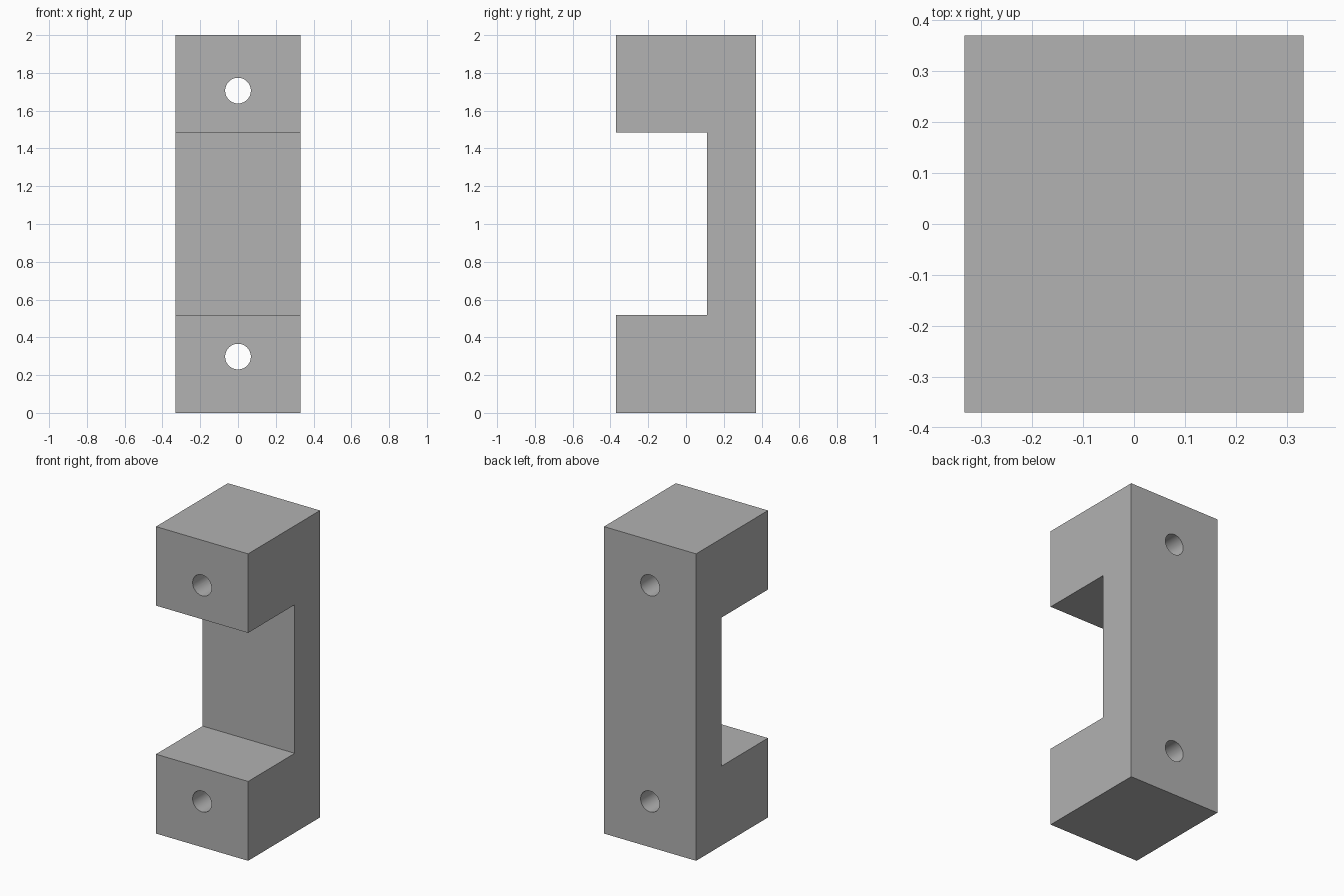
import bpy
import bmesh
import math

if "Cube" in bpy.data.objects:
    bpy.data.objects.remove(bpy.data.objects["Cube"], do_unlink=True)

HALF_W, HALF_D, HEIGHT = 0.332, 0.37, 2.0
POCKET_Y, POCKET_LOW, POCKET_HIGH = 0.11, 0.517, 1.485
HOLE_RADIUS, HOLE_HEIGHTS = 0.068, (0.298, 1.706)

# Single plain grey
grey = bpy.data.materials.new("plain_grey")
grey.use_nodes = True
colour = (0.445, 0.445, 0.445, 1)
grey.diffuse_color = colour
grey.node_tree.nodes["Principled BSDF"].inputs["Base Color"].default_value = colour

# Bracket body: C-shaped side profile extruded across the width
profile = [(-HALF_D, 0), (HALF_D, 0), (HALF_D, HEIGHT), (-HALF_D, HEIGHT),
           (-HALF_D, POCKET_HIGH), (POCKET_Y, POCKET_HIGH),
           (POCKET_Y, POCKET_LOW), (-HALF_D, POCKET_LOW)]
bm = bmesh.new()
side = bm.faces.new([bm.verts.new((-HALF_W, y, z)) for y, z in profile])
extruded = bmesh.ops.extrude_face_region(bm, geom=[side])["geom"]
moved = [v for v in extruded if isinstance(v, bmesh.types.BMVert)]
bmesh.ops.translate(bm, verts=moved, vec=(2 * HALF_W, 0, 0))
bmesh.ops.recalc_face_normals(bm, faces=bm.faces)
mesh = bpy.data.meshes.new("bracket_body")
bm.to_mesh(mesh)
bm.free()
mesh.materials.append(grey)
body = bpy.data.objects.new("bracket_body", mesh)
bpy.context.collection.objects.link(body)

# Bolt holes drilled front to back through both end blocks
for z in HOLE_HEIGHTS:
    bpy.ops.mesh.primitive_cylinder_add(vertices=48, radius=HOLE_RADIUS, depth=1,
                                        location=(0, 0, z),
                                        rotation=(math.pi / 2, 0, 0))
    drill = bpy.context.object
    drill.name = "bolt_hole_cutter"
    drill.hide_render = True
    drill.data.materials.append(grey)
    bpy.ops.object.select_all(action="DESELECT")
    body.select_set(True)
    bpy.context.view_layer.objects.active = body
    cut = body.modifiers.new("bolt_hole", "BOOLEAN")
    cut.operation = "DIFFERENCE"
    cut.solver = "EXACT"
    cut.object = drill
    bpy.ops.object.modifier_apply(modifier=cut.name)
    bpy.data.objects.remove(drill, do_unlink=True)

# Round hole walls, crisp block edges
bpy.ops.object.shade_smooth_by_angle(angle=math.radians(30))
